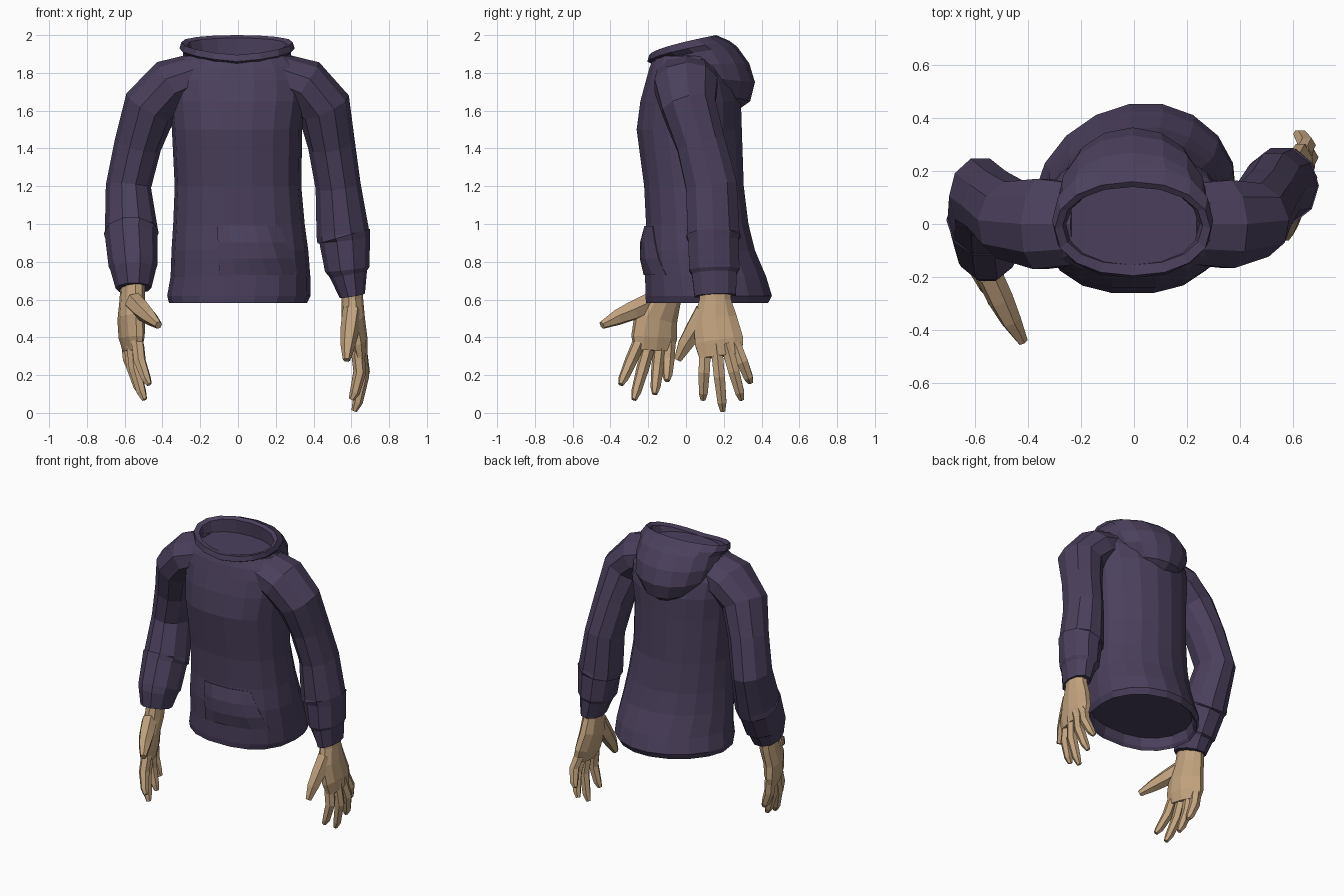
import bpy, bmesh
from math import sin, cos, pi
from mathutils import Vector
from mathutils.bvhtree import BVHTree

if "Cube" in bpy.data.objects:
    bpy.data.objects.remove(bpy.data.objects["Cube"])


def material(name, rgb):
    m = bpy.data.materials.new(name)
    m.use_nodes = True
    m.diffuse_color = (*rgb, 1)
    m.node_tree.nodes["Principled BSDF"].inputs["Base Color"].default_value = (*rgb, 1)
    return m


CLOTH = material("dark purple cloth", (0.070, 0.051, 0.108))
SKIN = material("tan skin", (0.54, 0.365, 0.21))


def skin_rings(name, rings, mat):
    """Bridge equal-length loops of points into one capped, flat-shaded mesh."""
    bm = bmesh.new()
    loops = [[bm.verts.new(p) for p in r] for r in rings]
    n = len(loops[0])
    for a, b in zip(loops, loops[1:]):
        for i in range(n):
            j = (i + 1) % n
            bm.faces.new((a[i], a[j], b[j], b[i]))
    bm.faces.new(loops[0])
    bm.faces.new(loops[-1])
    bmesh.ops.recalc_face_normals(bm, faces=bm.faces)
    tree = BVHTree.FromBMesh(bm)
    me = bpy.data.meshes.new(name)
    bm.to_mesh(me)
    bm.free()
    me.materials.append(mat)
    bpy.context.collection.objects.link(bpy.data.objects.new(name, me))
    return tree


def tube(name, path, mat, ref, sides):
    """Loft ellipses along a path of (x, y, z, thickness, breadth)."""
    pts = [Vector(p[:3]) for p in path]
    rings = []
    for i, p in enumerate(path):
        t = (pts[min(i + 1, len(pts) - 1)] - pts[max(i - 1, 0)]).normalized()
        u = Vector(ref)
        u = (u - t * u.dot(t)).normalized()
        v = t.cross(u)
        angles = [2 * pi * (k + 0.5) / sides for k in range(sides)]
        rings.append([pts[i] + u * p[4] * cos(a) + v * p[3] * sin(a) for a in angles])
    skin_rings(name, rings, mat)


def oval(cx, rx, yf, yb, zf, zb, sides, front=1.0, back=1.0, rise=1.0, skew=0.0):
    """Oval loop rising from zf in front to zb behind; skew shifts the back sideways."""
    pts = []
    for k in range(sides):
        a = 2 * pi * k / sides
        c, s = cos(a), sin(a)
        power = back if s > 0 else front
        x = abs(c) ** power * (1 if c > 0 else -1)
        f = (1 + abs(s) ** power * (1 if s > 0 else -1)) / 2
        pts.append((cx + rx * x + skew * max(s, 0), yf + (yb - yf) * f,
                    zf + (zb - zf) * f ** rise))
    return pts


# Body: inner hem, flared hem, waist, chest, shoulders
body = [
    (0, .34, -.19, .40, .66, .04), (0, .35, -.20, .42, .60, .04),
    (0, .365, -.215, .44, .582, .04), (.005, .38, -.22, .46, .62, .04),
    (.013, .37, -.22, .43, .72, .04), (.01, .362, -.225, .37, .86, .03),
    (.005, .348, -.215, .335, 1.0, .02), (0, .335, -.225, .31, 1.2, 0),
    (-.005, .345, -.265, .30, 1.5, 0), (0, .365, -.245, .295, 1.65, 0),
    (0, .375, -.215, .26, 1.76, 0), (0, .35, -.195, .22, 1.83, 0),
    (0, .29, -.17, .2, 1.89, 0)]
tree = skin_rings("hoodie_body", [oval(cx, rx, yf, yb, z, z, 18, .85, 1.05, 1, skew)
                                  for cx, rx, yf, yb, z, skew in body], CLOTH)

# Lowered hood: pointed drooping back, rim, and inside floor
hood = [
    (.12, -.02, .27, 1.82, 1.60), (.20, -.12, .34, 1.82, 1.65), (.265, -.17, .365, 1.83, 1.75),
    (.285, -.185, .335, 1.84, 1.85), (.285, -.185, .27, 1.85, 1.94),
    (.305, -.205, .23, 1.86, 1.97), (.295, -.195, .16, 1.895, 2.0),
    (.265, -.155, .14, 1.89, 1.985), (.24, -.14, .15, 1.80, 1.87)]
skin_rings("hood", [oval(-.005, *r, 16, .92, .95, .65) for r in hood], CLOTH)

# Front pocket laid over the body
bm = bmesh.new()
rows, cols = 3, 5
grid = []
for j in range(rows + 1):
    v = j / rows
    left, right = -.10 - .01 * v, .32 - .10 * v
    row = []
    for i in range(cols + 1):
        x, z = left + (right - left) * i / cols, .73 + .26 * v
        hit = tree.ray_cast(Vector((x, -2, z)), Vector((0, 1, 0)))[0]
        bulge = .025 if 0 < j < rows and 0 < i < cols else .008
        row.append(bm.verts.new((x, hit.y - bulge, z)))
    grid.append(row)
for a, b in zip(grid, grid[1:]):
    for i in range(cols):
        bm.faces.new((a[i], a[i + 1], b[i + 1], b[i]))
me = bpy.data.meshes.new("front_pocket")
bm.to_mesh(me)
bm.free()
me.materials.append(CLOTH)
pocket = bpy.data.objects.new("front_pocket", me)
bpy.context.collection.objects.link(pocket)
thick = pocket.modifiers.new("thickness", 'SOLIDIFY')
thick.thickness, thick.offset = .025, -1

# Sleeves: shoulder, elbow, fold above the forearm, cuff
left_sleeve = [
    (.20, 0, 1.79, .12, .16), (.35, 0, 1.735, .145, .175), (.455, .015, 1.62, .145, .15),
    (.495, .08, 1.42, .125, .135), (.53, .135, 1.2, .12, .142), (.555, .145, .95, .14, .145),
    (.56, .145, .935, .145, .15), (.565, .145, .915, .135, .14), (.578, .15, .76, .118, .14),
    (.585, .15, .735, .1, .125), (.605, .155, .62, .068, .115)]
right_sleeve = [
    (-.20, 0, 1.79, .12, .16), (-.35, 0, 1.735, .145, .18), (-.465, .015, 1.62, .145, .155),
    (-.53, .07, 1.42, .125, .14), (-.58, .105, 1.2, .12, .15), (-.565, .025, .97, .14, .155),
    (-.565, .015, .95, .145, .165), (-.565, 0, .93, .138, .155), (-.555, -.07, .78, .13, .15),
    (-.555, -.085, .755, .12, .14), (-.553, -.11, .66, .095, .115)]
tube("left_sleeve", left_sleeve, CLOTH, (0, 1, 0), 10)
tube("right_sleeve", right_sleeve, CLOTH, (0, 1, 0), 10)


def hand(side, palm, thumb, fingers, bend, ref):
    tube(side + "_palm", palm, SKIN, ref, 10)
    tube(side + "_thumb", [(*p, r, r * 1.1) for p, r in zip(thumb, (.052, .05, .04, .02))],
         SKIN, ref, 6)
    for name, (base, tip) in fingers.items():
        a, b = Vector(base), Vector(tip)
        path = []
        for t, r in ((-.2, .03), (0, .035), (.4, .034), (.85, .027), (1, .015)):
            p = a.lerp(b, t) + Vector((bend, 0, 0)) * max(0, t * (1 - t) * 4)
            path.append((*p, r, r))
        tube(side + "_" + name, path, SKIN, ref, 6)


# Hands: palm, thumb and four slightly curled fingers
hand("left",
     [(.605, .155, .68, .055, .085), (.605, .155, .6, .058, .088), (.61, .155, .5, .062, .12),
      (.632, .175, .38, .055, .135), (.645, .185, .30, .035, .12)],
     [(.605, .10, .54), (.592, .045, .44), (.582, -.005, .36), (.575, -.045, .28)],
     {"index_finger": ((.635, .10, .31), (.60, .09, .07)),
      "middle_finger": ((.65, .165, .31), (.615, .195, .01)),
      "ring_finger": ((.65, .225, .32), (.625, .295, .07)),
      "little_finger": ((.64, .27, .34), (.615, .342, .16))},
     .025, (0, 1, 0))
hand("right",
     [(-.555, -.10, .72, .06, .09), (-.56, -.12, .6, .062, .098), (-.565, -.16, .5, .063, .122),
      (-.563, -.168, .4, .056, .13), (-.56, -.17, .33, .037, .112)],
     [(-.55, -.19, .585), (-.505, -.285, .54), (-.465, -.365, .505), (-.42, -.445, .465)],
     {"index_finger": ((-.53, -.255, .36), (-.47, -.345, .15)),
      "middle_finger": ((-.555, -.20, .34), (-.495, -.275, .07)),
      "ring_finger": ((-.57, -.14, .34), (-.51, -.165, .10)),
      "little_finger": ((-.585, -.09, .36), (-.53, -.10, .17))},
     -.015, (-.35, .94, 0))
